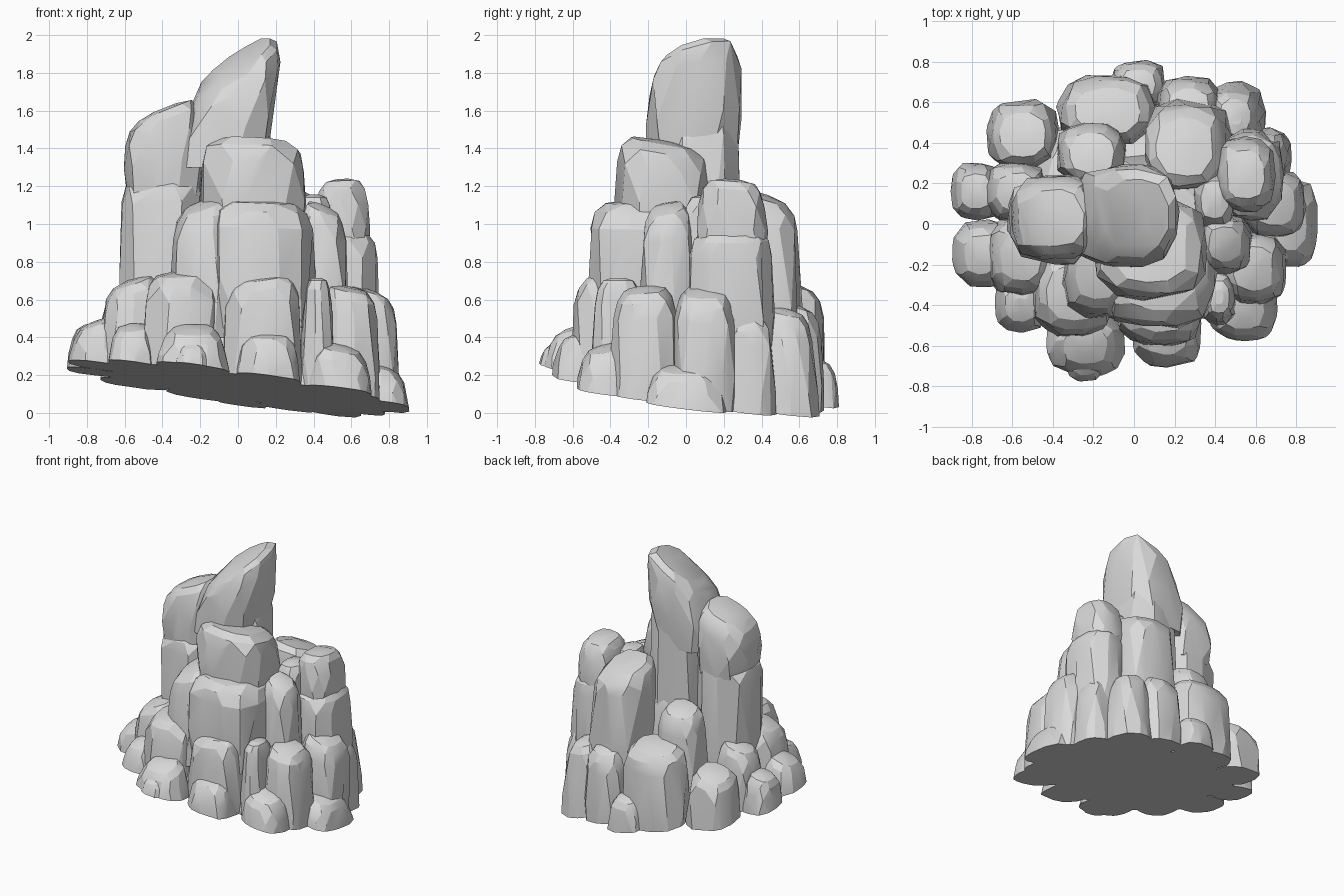
import bpy
import bmesh
import math
import random
from mathutils import Vector

random.seed(7)

default_cube = bpy.data.objects.get("Cube")
if default_cube:
    bpy.data.objects.remove(default_cube, do_unlink=True)

stone = bpy.data.materials.new("pale_grey_stone")
stone.use_nodes = True
stone.diffuse_color = (0.7, 0.7, 0.7, 1)
stone.node_tree.nodes["Principled BSDF"].inputs["Base Color"].default_value = stone.diffuse_color

# Sloping ground cut shared by every rock
GROUND_POINT = Vector((0, 0, 0.136))
GROUND_NORMAL = Vector((0.13, 0.12, 1)).normalized()
SIDES = 11


def rock(name, centre, half, heights, tilt=(0, 0), taper=0.06, lean=(0, 0), jitter=0.045):
    """Faceted convex boulder: rounded-square rings, sheared top, hulled and cut at the ground."""
    bottom, top = heights
    height = top - bottom
    soft = min(0.13, height * 0.3)
    rings = [(0, 0.92), (0.4, 1), (1 - soft / height, 0.98),
             (1 - soft * 0.35 / height, 0.88), (1, 0.68), (1, 0.3)]
    bm = bmesh.new()
    for level, (f, radius) in enumerate(rings):
        phase = random.uniform(0, math.tau)
        for i in range(SIDES):
            a = phase + math.tau * (i + random.uniform(-0.2, 0.2)) / SIDES
            c, s = math.cos(a), math.sin(a)
            # superellipse outline
            r = (abs(c) ** 3 + abs(s) ** 3) ** (-1 / 3)
            r *= radius * (1 - taper * f) * (1 + random.uniform(-jitter, jitter * 0.5))
            dx, dy = half[0] * r * c, half[1] * r * s
            z = bottom + f * (height + tilt[0] * dx + tilt[1] * dy)
            z += 0.015 * (level == len(rings) - 1)
            x = centre[0] + dx - lean[0] * (1 - f)
            y = centre[1] + dy - lean[1] * (1 - f)
            bm.verts.new((x, y, min(z, 2)))
    hull = bmesh.ops.convex_hull(bm, input=bm.verts[:])
    bmesh.ops.delete(bm, geom=[v for v in bm.verts if not v.link_faces], context='VERTS')
    bmesh.ops.dissolve_limit(bm, angle_limit=math.radians(7), verts=bm.verts[:], edges=bm.edges[:])
    cut = bmesh.ops.bisect_plane(bm, geom=bm.verts[:] + bm.edges[:] + bm.faces[:],
                                 plane_co=GROUND_POINT, plane_no=GROUND_NORMAL, clear_inner=True)
    rim = [e for e in cut["geom_cut"] if isinstance(e, bmesh.types.BMEdge)]
    if rim:
        bmesh.ops.holes_fill(bm, edges=rim, sides=0)
    bmesh.ops.recalc_face_normals(bm, faces=bm.faces[:])
    mesh = bpy.data.meshes.new(name)
    bm.to_mesh(mesh)
    bm.free()
    mesh.materials.append(stone)
    ob = bpy.data.objects.new(name, mesh)
    bpy.context.collection.objects.link(ob)
    bpy.ops.object.select_all(action='DESELECT')
    ob.select_set(True)
    bpy.context.view_layer.objects.active = ob
    bpy.ops.object.shade_smooth_by_angle(angle=math.radians(17))


# Hidden filling between the boulders
rock("lower_core", (0.02, 0.02), (0.68, 0.58), (-0.1, 0.5), taper=0.2)
rock("upper_core", (0.1, 0.02), (0.4, 0.35), (0.2, 0.95), taper=0.2)

# Tall leaning tower
rock("tower_peak", (0.01, 0.05), (0.255, 0.265), (1.3, 1.87), (0.62, 0.3), lean=(0.1, 0.02))
rock("tower_left_cap", (-0.39, 0.03), (0.22, 0.22), (1.15, 1.6), (0.4, 0))
rock("tower_left_shaft", (-0.4, 0.02), (0.23, 0.23), (0.35, 1.26), (0.1, 0.1), taper=0.02)
rock("tower_right_shaft", (-0.02, 0.08), (0.23, 0.22), (0.3, 1.58), (0, 0.3), taper=0.1)

# Stacked blocks on the front
rock("front_upper_block", (0.08, -0.12), (0.29, 0.26), (0.9, 1.43), (-0.05, -0.18), taper=0.03)
rock("front_middle_block", (0.12, -0.24), (0.29, 0.29), (0.45, 1.11), (-0.04, 0), taper=0.04)
rock("front_middle_shoulder", (-0.18, -0.24), (0.2, 0.25), (0.4, 1.1), (0.35, 0.2), taper=0.2)

# Columns on the right and back
rock("right_column_cap", (0.55, 0.245), (0.155, 0.195), (0.8, 1.22), (0.06, -0.08), taper=0.1)
rock("right_column_base", (0.57, 0.24), (0.18, 0.23), (0.2, 0.96), (-0.1, 0), taper=0.03)
rock("right_front_column", (0.45, -0.1), (0.15, 0.16), (0.3, 1.08), (-0.4, 0.2), taper=0.2)
rock("back_column", (0.25, 0.38), (0.22, 0.23), (0.2, 1.15), (-0.1, -0.3), lean=(-0.03, -0.02))
rock("right_gap_column", (0.4, 0.12), (0.12, 0.16), (0.4, 1.14), taper=0.15)

# Middle ring of boulders, front then right
rock("front_left_boulder", (-0.3, -0.34), (0.22, 0.23), (0.1, 0.73), (0.05, 0.1), taper=0.12)
rock("front_centre_boulder", (0.13, -0.4), (0.23, 0.22), (0.1, 0.72), (0.15, 0.15), taper=0.12)
rock("front_right_sliver", (0.42, -0.36), (0.1, 0.16), (0.05, 0.7), taper=0.25)
rock("right_front_boulder", (0.59, -0.22), (0.18, 0.2), (-0.1, 0.65), (-0.2, 0.1), taper=0.18)
rock("right_side_boulder", (0.69, 0.1), (0.165, 0.17), (-0.1, 0.64), (-0.35, 0), taper=0.06)
rock("left_front_boulder", (-0.56, -0.16), (0.19, 0.22), (0.1, 0.69), (0.35, 0.1), taper=0.2)
rock("left_back_boulder", (-0.58, 0.16), (0.17, 0.16), (0.1, 0.64), (0.3, 0), taper=0.15)

# Boulders around the back
rock("back_left_boulder", (-0.55, 0.44), (0.19, 0.19), (-0.1, 0.52), (0.2, -0.2), taper=0.14)
rock("back_centre_boulder", (-0.13, 0.56), (0.26, 0.19), (-0.1, 0.67), (0, -0.25), taper=0.1)
rock("back_inner_boulder", (-0.21, 0.35), (0.19, 0.17), (0.2, 0.9), (0.1, -0.25), taper=0.15)
rock("back_right_boulder", (0.27, 0.57), (0.17, 0.17), (-0.1, 0.56), (0, -0.3), taper=0.14)
rock("back_corner_boulder", (0.5, 0.53), (0.17, 0.2), (-0.15, 0.53), (-0.2, -0.2), taper=0.35)
rock("back_foot_stone", (0.02, 0.69), (0.15, 0.13), (-0.15, 0.27), (0, -0.2), taper=0.15)
rock("right_back_stone", (0.66, 0.33), (0.13, 0.16), (-0.15, 0.5), (-0.3, 0), taper=0.25)

# Low stones along the ground
rock("left_foot_stone", (-0.75, -0.15), (0.18, 0.2), (0.05, 0.47), (0.35, 0.1), taper=0.28)
rock("left_back_foot_stone", (-0.78, 0.16), (0.14, 0.16), (0.05, 0.46), (0.25, 0), taper=0.2)
rock("front_left_foot_stone", (-0.56, -0.4), (0.16, 0.17), (0.05, 0.45), (0.1, 0.25), taper=0.3)
rock("front_foot_stone", (-0.24, -0.6), (0.23, 0.19), (0.05, 0.44), (0, 0.35), taper=0.3)
rock("front_point_stone", (-0.24, -0.69), (0.13, 0.13), (0.05, 0.36), (0, 0.4), taper=0.35)
rock("front_centre_foot_stone", (0.16, -0.55), (0.2, 0.19), (-0.05, 0.41), (0, 0.2), taper=0.25)
rock("front_right_foot_stone", (0.54, -0.42), (0.19, 0.18), (-0.1, 0.34), (-0.2, 0.2), taper=0.2)
rock("right_foot_stone", (0.77, 0), (0.16, 0.25), (-0.15, 0.23), (-0.3, 0), taper=0.25)
